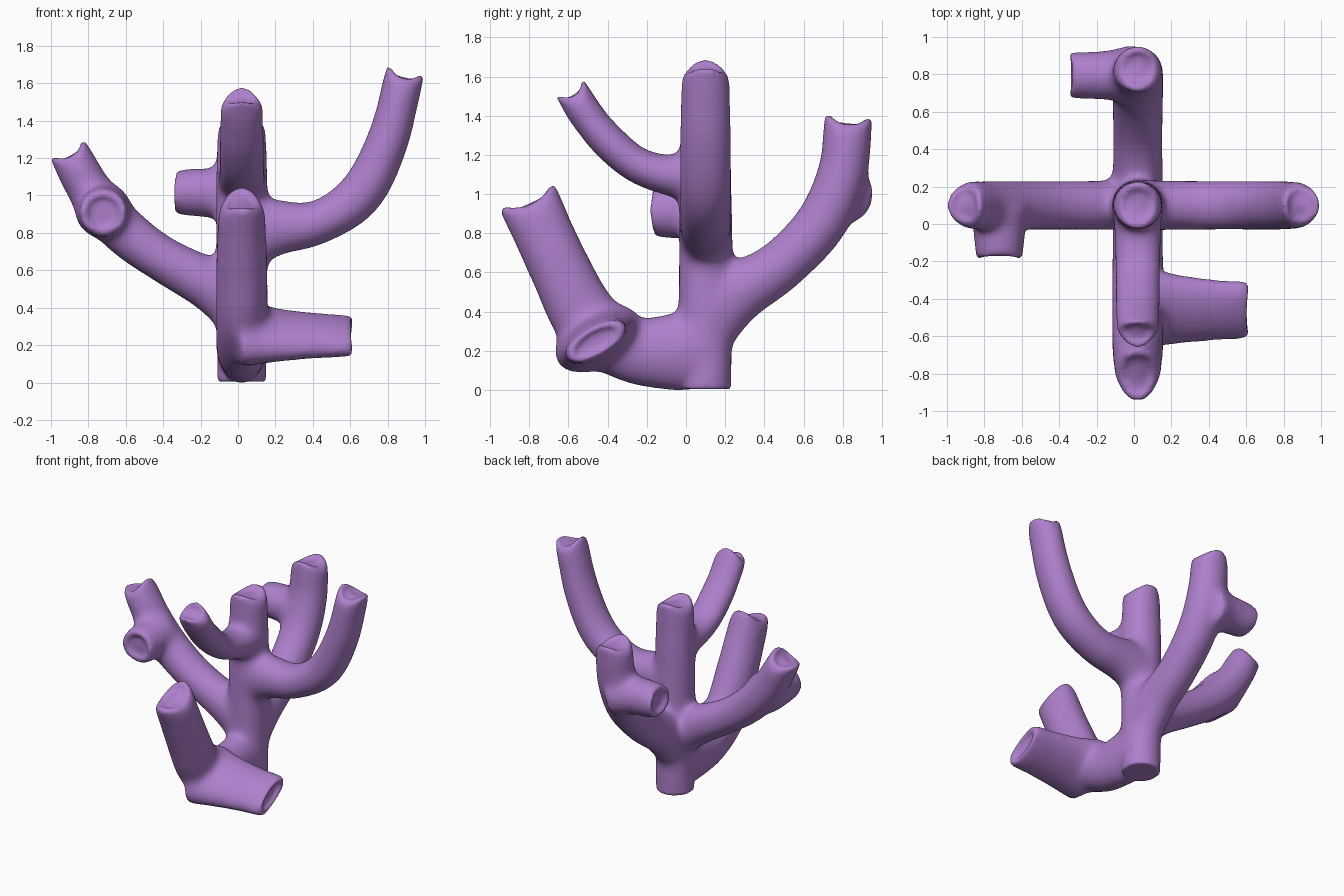
import bpy, bmesh, math
from mathutils import Vector

if "Cube" in bpy.data.objects:
    bpy.data.objects.remove(bpy.data.objects["Cube"])

purple = bpy.data.materials.new("coral_purple")
purple.diffuse_color = (0.42, 0.215, 0.60, 1)
purple.use_nodes = True
purple.node_tree.nodes["Principled BSDF"].inputs["Base Color"].default_value = purple.diffuse_color

bm = bmesh.new()
tips = []
SEG = 32


def spline(pts, steps=8):
    """Catmull-Rom through tuples of any length."""
    p = [Vector(a) for a in pts]
    p = [p[0] * 2 - p[1]] + p + [p[-1] * 2 - p[-2]]
    out = []
    for i in range(1, len(p) - 2):
        for k in range(steps):
            t = k / steps
            a, b, c, d = p[i - 1], p[i], p[i + 1], p[i + 2]
            out.append(0.5 * (2 * b + (c - a) * t + (2 * a - 5 * b + 4 * c - d) * t * t
                              + (3 * b - a - 3 * c + d) * t ** 3))
    return out + [p[-2]]


def tube(path, radii, normal, drop=0.06):
    """Elliptical tube; radii = (in-plane, across) per point; tip has a dimple."""
    n0 = Vector(normal).normalized()
    ctr, rad = spline(path), spline([(a, b, 0) for a, b in radii])
    end = ctr[-1]
    tips.append(end.copy())
    rings = []

    def ring(c, u, n, t, ru, rn, s, off, d):
        vs = []
        for k in range(SEG):
            a = 2 * math.pi * k / SEG
            sag = drop * (s * math.sin(a)) ** 2 * math.exp(-d / 0.09)
            vs.append(bm.verts.new(c + u * ru * s * math.cos(a) + n * rn * s * math.sin(a)
                                   + t * (off - sag)))
        rings.append(vs)

    for i, c in enumerate(ctr):
        t = (ctr[min(i + 1, len(ctr) - 1)] - ctr[max(i - 1, 0)]).normalized()
        n = (n0 - t * n0.dot(t)).normalized()
        u = n.cross(t)
        d = (c - end).length
        rn = rad[i][1] * (1 - 0.12 * math.exp(-d / 0.05))
        ring(c, u, n, t, rad[i][0], rn, 1, 0, d)
    for s, off in ((0.86, 0.003), (0.74, 0), (0.66, -0.02), (0.4, -0.03)):
        ring(end, u, n, t, rad[-1][0], rn, s, off, 0)
    for a, b in zip(rings, rings[1:]):
        for k in range(SEG):
            j = (k + 1) % SEG
            bm.faces.new((a[k], a[j], b[j], b[k]))
    bm.faces.new(rings[0][::-1])
    bm.faces.new(rings[-1])


def xz(pts):   # side branches lying in the x-z plane
    return [(x, 0.1, z) for x, z in pts]


def yz(pts):   # front and back branches lying in the y-z plane
    return [(0.02, y, z) for y, z in pts]


X, Y = (1, 0, 0), (0, 1, 0)
# trunk
tube(yz([(0.1, 0.012), (0.1, 0.3), (0.1, 0.75), (0.1, 1.1), (0.1, 1.44)]),
     [(0.13, 0.13), (0.14, 0.135), (0.14, 0.14), (0.135, 0.14), (0.125, 0.13)], X)
# left branch
tube(xz([(0.02, 0.42), (-0.15, 0.53), (-0.4, 0.665), (-0.6, 0.81), (-0.77, 1.0), (-0.91, 1.25)]),
     [(0.18, 0.135), (0.145, 0.135), (0.125, 0.135), (0.13, 0.135), (0.125, 0.135), (0.104, 0.13)], Y)
# right branch
tube(xz([(0.02, 0.8), (0.2, 0.835), (0.42, 0.86), (0.65, 1.01), (0.8, 1.3), (0.895, 1.67)]),
     [(0.21, 0.135), (0.155, 0.135), (0.12, 0.135), (0.125, 0.135), (0.115, 0.135), (0.102, 0.125)], Y)
# back branch
tube(yz([(0.1, 0.4), (0.27, 0.51), (0.48, 0.64), (0.69, 0.86), (0.8, 1.12), (0.83, 1.4)]),
     [(0.22, 0.135), (0.16, 0.135), (0.135, 0.135), (0.135, 0.14), (0.13, 0.14), (0.12, 0.13)], X)
# thick front branch
tube(yz([(0.1, 0.22), (-0.1, 0.2), (-0.3, 0.215), (-0.5, 0.36), (-0.64, 0.62), (-0.81, 0.99)]),
     [(0.2, 0.135), (0.195, 0.135), (0.165, 0.14), (0.175, 0.14), (0.16, 0.14), (0.157, 0.125)], X)
# thin front branch
tube(yz([(0.1, 1.1), (-0.06, 1.1), (-0.24, 1.15), (-0.39, 1.27), (-0.5, 1.4), (-0.59, 1.543)]),
     [(0.14, 0.13), (0.11, 0.13), (0.095, 0.125), (0.095, 0.125), (0.09, 0.12), (0.083, 0.115)], X)
# stub on left branch
tube([(-0.72, 0.1, 0.93), (-0.72, -0.03, 0.92), (-0.72, -0.18, 0.915)],
     [(0.16, 0.16), (0.142, 0.142), (0.122, 0.135)], (0, 0, 1), 0.02)
# stub on back branch
tube([(0.02, 0.8, 1.0), (-0.14, 0.795, 1.02), (-0.34, 0.795, 1.025)],
     [(0.17, 0.16), (0.135, 0.135), (0.12, 0.125)], (0, 0, 1), 0.01)
# flattened stub on thick front branch
tube([(0.02, -0.45, 0.27), (0.2, -0.455, 0.26), (0.4, -0.46, 0.258), (0.61, -0.46, 0.255)],
     [(0.25, 0.16), (0.215, 0.115), (0.19, 0.095), (0.172, 0.08)], (0, -0.5, 0.86), 0.01)

me = bpy.data.meshes.new("coral")
bmesh.ops.recalc_face_normals(bm, faces=bm.faces)
bm.to_mesh(me)
bm.free()
coral = bpy.data.objects.new("branching_coral", me)
bpy.context.collection.objects.link(coral)
bpy.context.view_layer.objects.active = coral
coral.select_set(True)

# fuse all tubes into one skin
rm = coral.modifiers.new("fuse", 'REMESH')
rm.mode = 'VOXEL'
rm.voxel_size = 0.014
bpy.ops.object.modifier_apply(modifier="fuse")

# soften the joints, leaving the tips and base crisp
bm = bmesh.new()
bm.from_mesh(coral.data)
tips.append(Vector((0.02, 0.1, 0)))
dist = {v: min((v.co - t).length for t in tips) for v in bm.verts}
for i in range(36):
    lim = 0 if i < 2 else 0.13 + 0.003 * i
    bmesh.ops.smooth_vert(bm, verts=[v for v in bm.verts if dist[v] > lim], factor=0.5,
                          use_axis_x=True, use_axis_y=True, use_axis_z=True)
low = min(v.co.z for v in bm.verts)
bmesh.ops.translate(bm, verts=bm.verts, vec=(0, 0, -low))
for f in bm.faces:
    f.smooth = True
bm.to_mesh(coral.data)
bm.free()
coral.data.materials.clear()
coral.data.materials.append(purple)
